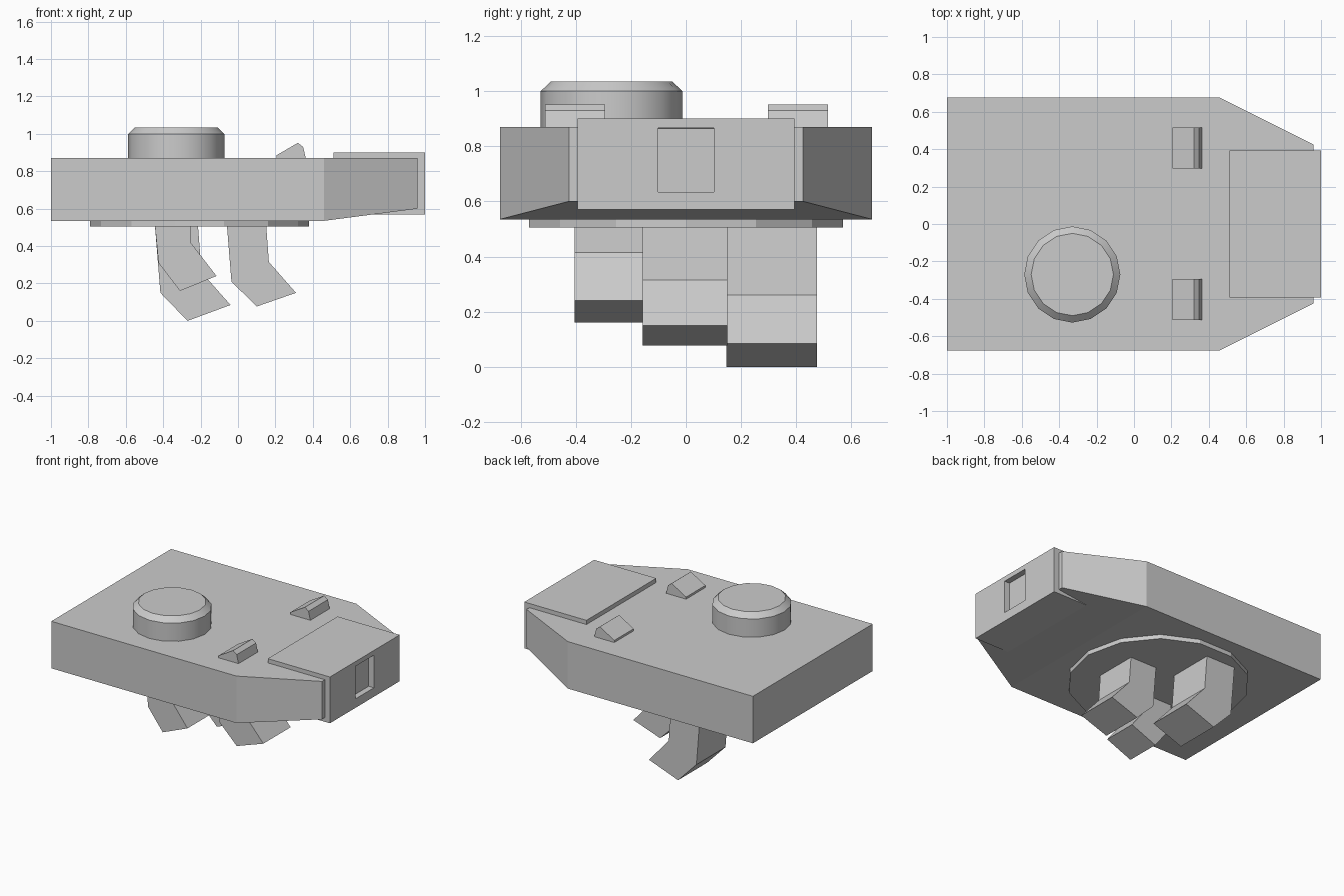
import bpy, bmesh
from mathutils import Vector

if "Cube" in bpy.data.objects:
    bpy.data.objects.remove(bpy.data.objects["Cube"])


def finish(name, bm):
    bmesh.ops.recalc_face_normals(bm, faces=bm.faces)
    mesh = bpy.data.meshes.new(name)
    bm.to_mesh(mesh)
    bm.free()
    obj = bpy.data.objects.new(name, mesh)
    bpy.context.collection.objects.link(obj)
    return obj


def side_prism(name, profile, y0, y1):
    """Extrude an (x, z) profile from y0 to y1."""
    bm = bmesh.new()
    face = bm.faces.new([bm.verts.new((x, y0, z)) for x, z in profile])
    ext = bmesh.ops.extrude_face_region(bm, geom=[face])
    verts = [g for g in ext["geom"] if isinstance(g, bmesh.types.BMVert)]
    bmesh.ops.translate(bm, verts=verts, vec=(0, y1 - y0, 0))
    return finish(name, bm)


def turned(name, rings, center, sides):
    """Stack circular rings of (radius, z) into a capped solid."""
    bm = bmesh.new()
    loops = []
    for r, z in rings:
        c = bmesh.ops.create_circle(bm, segments=sides, radius=r)["verts"]
        for v in c:
            # put a vertex on the x axis
            v.co = Vector((v.co.y + center[0], v.co.x + center[1], z))
        loops.append(c)
    for a, b in zip(loops, loops[1:]):
        for i in range(sides):
            j = (i + 1) % sides
            bm.faces.new((a[i], a[j], b[j], b[i]))
    bm.faces.new(loops[0])
    bm.faces.new(loops[-1])
    return finish(name, bm)


# Main slab: tapered nose whose underside rises toward the tip
bm = bmesh.new()
outline = [(-1, -0.675), (0.46, -0.675), (0.96, -0.425),
           (0.96, 0.425), (0.46, 0.675), (-1, 0.675)]
top = [bm.verts.new((x, y, 0.87)) for x, y in outline]
low = [bm.verts.new((x, y, 0.6 if x > 0.9 else 0.535)) for x, y in outline]
bm.faces.new(top)
bm.faces.new((low[0], low[1], low[4], low[5]))
bm.faces.new((low[1], low[2], low[3], low[4]))
for i in range(6):
    j = (i + 1) % 6
    bm.faces.new((low[i], low[j], top[j], top[i]))
finish("body_slab", bm)

# Nose block with a slightly tapered square socket
bm = bmesh.new()
bmesh.ops.create_cube(bm, size=1)
for v in bm.verts:
    v.co = Vector((0.755 + v.co.x * 0.49, v.co.y * 0.786, 0.735 + v.co.z * 0.33))
bm.normal_update()
front = next(f for f in bm.faces if f.normal.x > 0.9)
bmesh.ops.inset_individual(bm, faces=[front], thickness=0.05)


def fit_socket(face, x, half_y, half_z):
    mid = face.calc_center_median()
    for v in face.verts:
        v.co = Vector((x, half_y if v.co.y > mid.y else -half_y,
                       0.75 + (half_z if v.co.z > mid.z else -half_z)))


fit_socket(front, 1.0, 0.102, 0.116)
inner = bmesh.ops.extrude_discrete_faces(bm, faces=[front])["faces"][0]
fit_socket(inner, 0.7, 0.095, 0.109)
finish("nose_block", bm)

# Round button on top
button = turned("top_button", [(0.257, 0.86), (0.257, 1.0), (0.22, 1.035)],
                (-0.33, -0.27), 16)
bpy.context.view_layer.objects.active = button
button.select_set(True)
bpy.ops.object.shade_smooth_by_angle(angle=0.52)

# Pair of small wedges
wedge = [(0.205, 0.86), (0.205, 0.885), (0.32, 0.952), (0.348, 0.93), (0.365, 0.86)]
for side, y in (("right", -0.512), ("left", 0.297)):
    side_prism("wedge_" + side, wedge, y, y + 0.218)

# Mounting disc below
turned("base_disc", [(0.585, 0.505), (0.585, 0.54)], (-0.205, 0), 14)

# Three bent legs
side_prism("leg_small", [(-0.445, 0.52), (-0.425, 0.31), (-0.31, 0.16),
                         (-0.115, 0.24), (-0.25, 0.415), (-0.255, 0.52)], -0.405, -0.157)
side_prism("leg_middle", [(-0.06, 0.52), (-0.035, 0.21), (0.1, 0.077),
                          (0.31, 0.15), (0.165, 0.315), (0.15, 0.52)], -0.157, 0.15)
side_prism("leg_large", [(-0.445, 0.52), (-0.415, 0.15), (-0.27, 0.0),
                         (-0.04, 0.085), (-0.195, 0.26), (-0.215, 0.52)], 0.147, 0.475)
